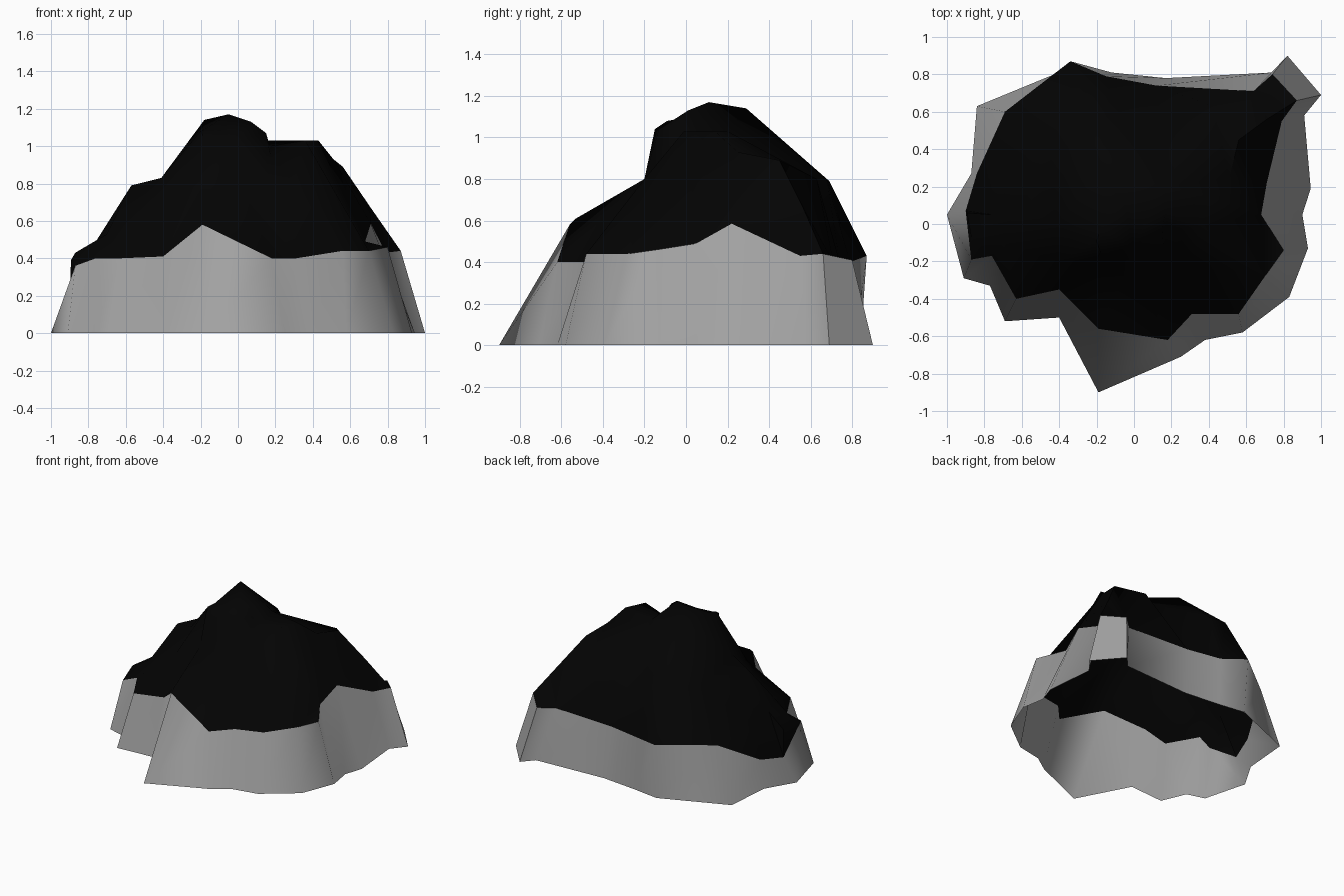
import bpy, math
from mathutils import Vector
from mathutils.geometry import delaunay_2d_cdt


def material(name, c):
    m = bpy.data.materials.new(name)
    m.diffuse_color = (c, c, c, 1)
    return m


def make(name, verts, faces, mat):
    me = bpy.data.meshes.new(name)
    me.from_pydata(verts, [], faces)
    me.materials.append(mat)
    ob = bpy.data.objects.new(name, me)
    bpy.context.collection.objects.link(ob)
    bpy.ops.object.select_all(action='DESELECT')
    ob.select_set(True)
    bpy.context.view_layer.objects.active = ob
    bpy.ops.object.shade_smooth_by_angle(angle=math.radians(75))
    return ob


grey = material("stone grey", 0.36)
black = material("near black rock", 0.001)

# Cliff outline, counter-clockwise: foot x, y, then rim x, y, z
outline = [
    (1.00, .69, .87, .66, .44), (.82, .90, .74, .80, .41),
    (.74, .81, .64, .71, .40), (.17, .78, .12, .74, .40),
    (-.12, .81, -.15, .79, .40), (-.33, .84, -.34, .87, .43),
    (-.84, .63, -.69, .60, .42), (-.87, .27, -.84, .27, .22),
    (-1.0, .05, -.90, .07, .18), (-.91, -.29, -.87, -.19, .36),
    (-.77, -.33, -.76, -.17, .40), (-.69, -.52, -.63, -.40, .40),
    (-.40, -.50, -.40, -.35, .41), (-.19, -.90, -.19, -.56, .58),
    (.25, -.71, .18, -.62, .40), (.38, -.62, .31, -.48, .40),
    (.58, -.58, .56, -.48, .44), (.83, -.39, .70, -.28, .44),
    (.93, -.13, .80, -.14, .46), (.90, .05, .68, .05, .49),
    (.945, .19, .71, .22, .585), (.91, .58, .79, .55, .43)]
n = len(outline)
foot = [(p[0], p[1], 0) for p in outline]
rim = [p[2:] for p in outline]

# Grey cliff wall, open underneath
make("cliff_wall", foot + rim,
     [(i, (i + 1) % n, n + (i + 1) % n, n + i) for i in range(n)], grey)

# Peaks, ledges and the front gully
peaks = [
    (-.18, .29, 1.14), (-.05, .11, 1.17), (.07, .01, 1.13), (.15, -.03, 1.07),
    (-.18, -.03, 1.09), (-.20, -.09, 1.08), (-.18, -.15, 1.04), (0, -.13, 1.04),
    (.17, .06, 1.0), (.175, -.03, .95), (.16, -.14, .84), (.16, .20, 1.03),
    (.36, -.01, 1.03), (.43, .14, 1.03), (.51, .25, .93), (.56, .45, .89),
    (.71, .56, .67), (.42, .63, .80), (-.13, .68, .79), (-.28, .69, .79),
    (-.45, .45, .76), (-.20, -.19, .80), (.02, -.20, .80), (.30, -.20, .80),
    (-.40, -.20, .70), (-.19, -.53, .61),
    (-.41, 0, .83), (-.57, .06, .79), (-.70, -.10, .53), (-.76, .05, .49),
    (-.87, -.07, .43), (-.893, .06, .39), (-.78, .24, .45)]

# Black cap: surface spanning the rim through the peaks
pts = rim + peaks
co, _, tris, src, _, _ = delaunay_2d_cdt(
    [Vector(p[:2]) for p in pts], [(i, (i + 1) % n) for i in range(n)],
    [], 1, 1e-5)
faces = [tuple(f) for f in tris]
make("rock_cap", [(c.x, c.y, pts[s[0]][2] if s else .42) for c, s in zip(co, src)],
     faces, black)
